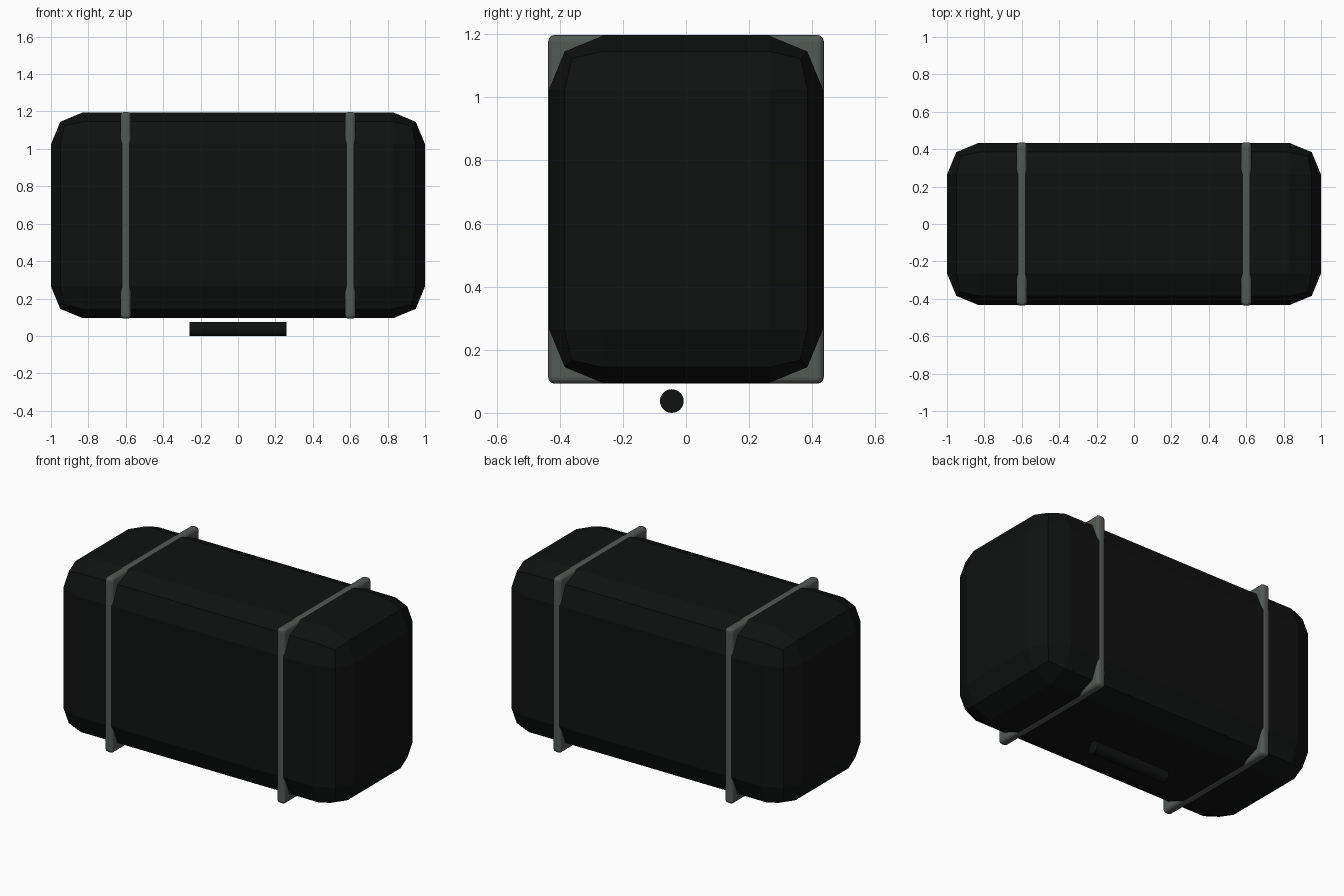
import bpy

if "Cube" in bpy.data.objects:
    bpy.data.objects.remove(bpy.data.objects["Cube"])

CZ = 0.645  # centre height of the case


def material(name, rgb):
    m = bpy.data.materials.new(name)
    m.diffuse_color = (*rgb, 1)
    m.use_nodes = True
    m.node_tree.nodes["Principled BSDF"].inputs["Base Color"].default_value = m.diffuse_color
    return m


def rounded_box(name, loc, size, bevel, segments, mat):
    bpy.ops.mesh.primitive_cube_add(size=1, location=loc)
    ob = bpy.context.object
    ob.name = name
    ob.scale = size
    bpy.ops.object.transform_apply(location=False, rotation=False, scale=True)
    mod = ob.modifiers.new("bevel", 'BEVEL')
    mod.width = bevel
    mod.segments = segments
    ob.data.materials.append(mat)
    return ob


black = material("black_shell", (0.005, 0.006, 0.0055))
grey = material("dark_metal", (0.085, 0.1, 0.09))

# Main shell, coarse two-step rounding on every edge
rounded_box("case_body", (0, 0, CZ), (2.0, 0.868, 1.1), 0.17, 2, black)

# Band plates: barely proud of the flat sides, full width at the corners
for side, x in (("left", -0.6), ("right", 0.6)):
    rounded_box("band_" + side, (x, 0, CZ), (0.057, 0.873, 1.105), 0.02, 3, grey)

# Loose round bar underneath
bpy.ops.mesh.primitive_cylinder_add(vertices=32, radius=0.0375, depth=0.52,
                                    location=(0, -0.045, 0.0375),
                                    rotation=(0, 1.570796, 0))
bar = bpy.context.object
bar.name = "bottom_bar"
bar.data.materials.append(black)
bpy.ops.object.shade_smooth_by_angle()
